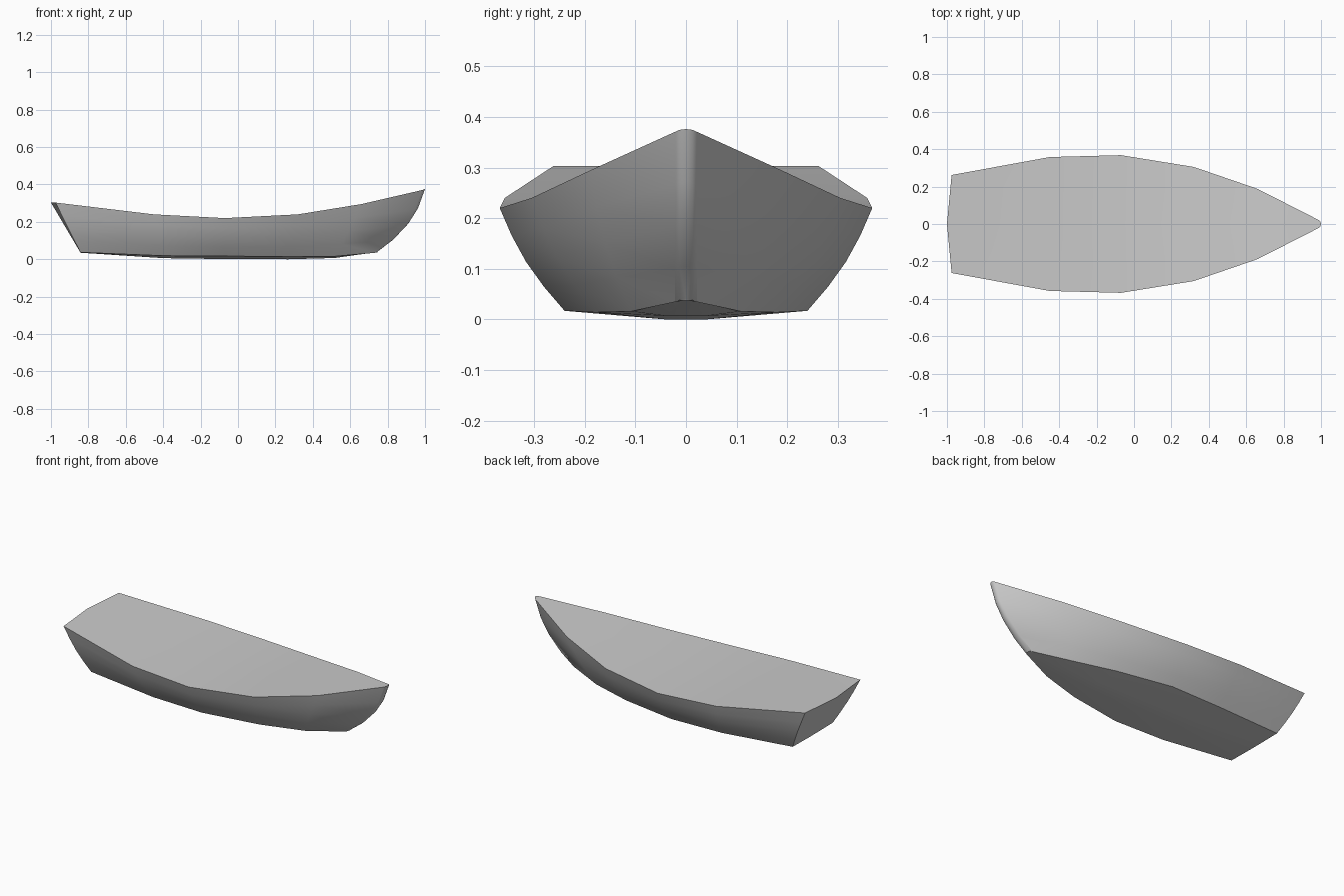
import bpy, bmesh, math

if "Cube" in bpy.data.objects:
    bpy.data.objects.remove(bpy.data.objects["Cube"])

# Half-hull stations: sheer (x, y, z), chine (x, y, z), keel height
stations = [
    ((-0.975, 0.262, 0.303), (-0.842, 0.19, 0.037), 0.035),
    ((-0.45, 0.358, 0.240), (-0.40, 0.232, 0.019), 0.006),
    ((-0.07, 0.368, 0.220), (-0.07, 0.24, 0.017), 0.001),
    ((0.32, 0.305, 0.240), (0.27, 0.18, 0.014), 0.0),
    ((0.66, 0.188, 0.295), (0.52, 0.108, 0.016), 0.007),
]
# Stem profile (x, z) from bow tip to forefoot
stem = [(1.0, 0.376), (0.962, 0.272), (0.91, 0.19), (0.83, 0.105), (0.745, 0.04)]
N = 4


def side(top, low, bulge=0.012):
    """Slightly rounded topside from sheer to chine."""
    pts = []
    for i in range(N + 1):
        t = i / N
        p = [a + (b - a) * t for a, b in zip(top, low)]
        b = bulge * math.sin(math.pi * t)
        pts.append((p[0], p[1] + b, p[2] - 0.4 * b))
    return pts


cols = []
for k, (top, low, keel) in enumerate(stations):
    end = -1.0 if k == 0 else top[0]
    cols.append([(end, 0, top[2])] + side(top, low)
                + [(low[0], 0.04, keel), (low[0], 0, keel)])

# Rounded stem: a narrow column beside the centre line, then the centre line
for dx, y in ((0.014, 0.022), (0.004, 0.013), (0.0, 0.0)):
    pts = [(x - dx, y, z - dx * 0.4) for x, z in stem]
    fx, fz = stem[-1]
    cols.append([(pts[0][0], 0, pts[0][2])] + pts
                + [(fx - dx, y * 0.5, fz - 0.003), (fx - dx, 0, fz - 0.003)])

# Skin the columns, close the transom
bm = bmesh.new()
grid = [[bm.verts.new(p) for p in c] for c in cols]
for a, b in zip(grid, grid[1:]):
    for i in range(len(a) - 1):
        bm.faces.new((a[i], b[i], b[i + 1], a[i + 1]))
bm.faces.new(grid[0])

# Mirror to the other side and weld
bmesh.ops.mirror(bm, geom=bm.verts[:] + bm.edges[:] + bm.faces[:],
                 axis='Y', merge_dist=0.0005)
bmesh.ops.remove_doubles(bm, verts=bm.verts, dist=0.0005)
bmesh.ops.dissolve_degenerate(bm, edges=bm.edges, dist=0.0002)
bmesh.ops.recalc_face_normals(bm, faces=bm.faces)

mesh = bpy.data.meshes.new("boat_hull")
bm.to_mesh(mesh)
bm.free()
hull = bpy.data.objects.new("boat_hull", mesh)
bpy.context.collection.objects.link(hull)
bpy.context.view_layer.objects.active = hull
hull.select_set(True)
bpy.ops.object.shade_smooth_by_angle(angle=math.radians(30))
